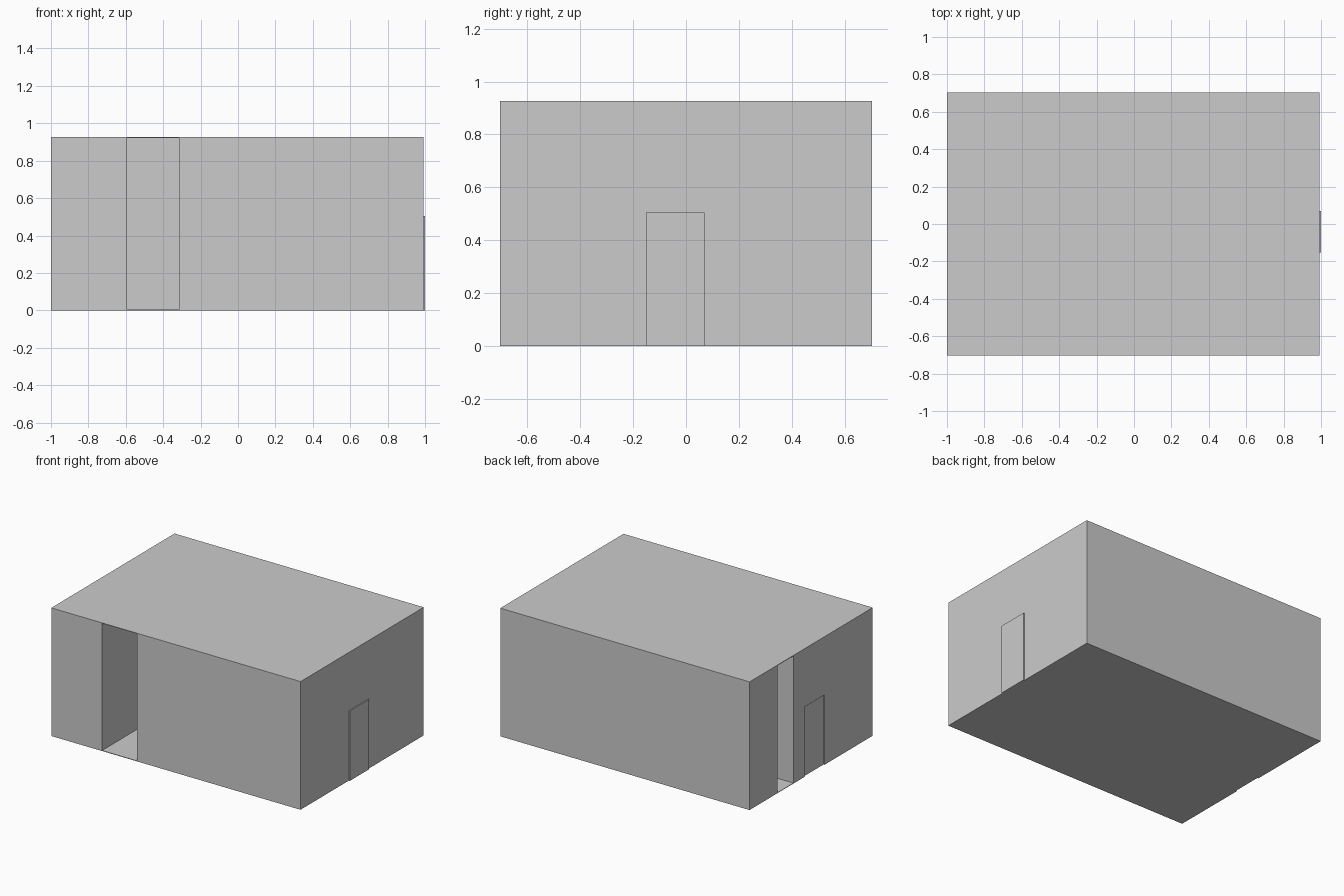
import bpy, bmesh

if "Cube" in bpy.data.objects:
    bpy.data.objects.remove(bpy.data.objects["Cube"])

H = 0.926                       # overall height
X0, X1, Y = -1.0, 0.992, 0.703  # outer walls
PX0, PX1 = -0.594, -0.315       # passage opening on the front
PY0, PY1 = 0.202, 0.384         # passage opening on the left
DOOR_Y0, DOOR_Y1, DOOR_H, DOOR_T = -0.152, 0.07, 0.505, 0.008


def prism(name, outline, z0, z1):
    """Extrude a floor-plan outline from z0 to z1."""
    bm = bmesh.new()
    face = bm.faces.new([bm.verts.new((x, y, z0)) for x, y in outline])
    top = bmesh.ops.extrude_face_region(bm, geom=[face])
    verts = [v for v in top["geom"] if isinstance(v, bmesh.types.BMVert)]
    bmesh.ops.translate(bm, verts=verts, vec=(0, 0, z1 - z0))
    bmesh.ops.recalc_face_normals(bm, faces=bm.faces)
    mesh = bpy.data.meshes.new(name)
    bm.to_mesh(mesh)
    bm.free()
    obj = bpy.data.objects.new(name, mesh)
    bpy.context.collection.objects.link(obj)
    return obj


def rect(x0, x1, y0, y1):
    return [(x0, y0), (x1, y0), (x1, y1), (x0, y1)]


# Main L-shaped building mass
prism("main_block", [(PX1, -Y), (X1, -Y), (X1, Y), (X0, Y), (X0, PY1), (PX1, PY1)], 0, H)

# Separate room in the front left corner
corner = prism("corner_block", rect(X0, PX0, -Y, PY0), 0, H)

# L-shaped passage floor and ceiling
passage = [(PX0, -Y), (PX1, -Y), (PX1, PY1), (X0, PY1), (X0, PY0), (PX0, PY0)]
prism("passage_floor", passage, 0, 0.004)
prism("passage_ceiling", passage, H - 0.004, H)

# Raised door on the right wall
prism("right_door", rect(X1 - 0.004, X1 + DOOR_T, DOOR_Y0, DOOR_Y1), 0, DOOR_H)

# Shallow recessed door on the left wall
cutter = prism("left_door_cutter", rect(X0 - 0.1, X0 + DOOR_T, DOOR_Y0, DOOR_Y1), -0.1, DOOR_H)
cutter.hide_render = True
cutter.hide_set(True)
cut = corner.modifiers.new("left_door_recess", "BOOLEAN")
cut.operation = "DIFFERENCE"
cut.solver = "EXACT"
cut.object = cutter
